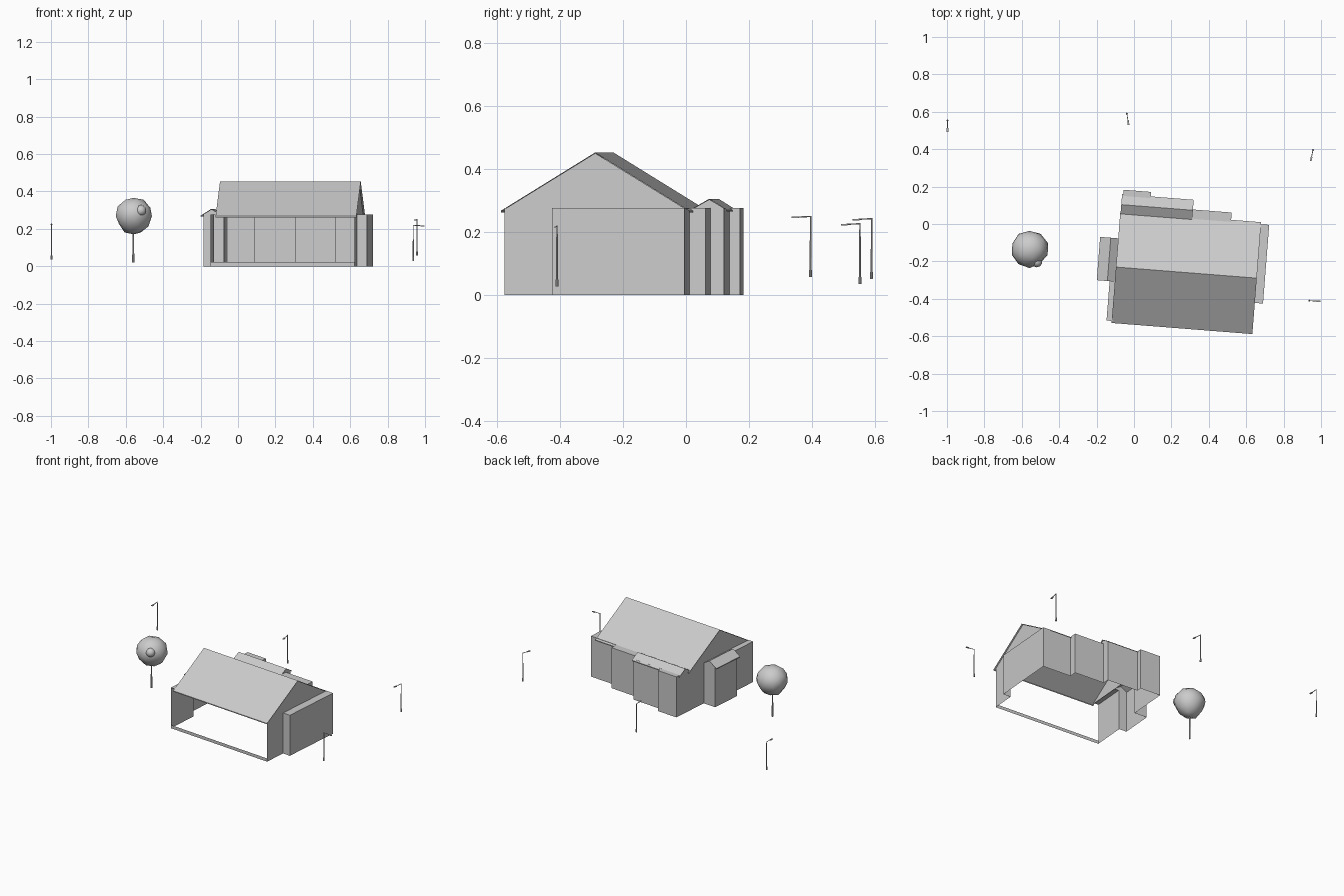
import bpy, bmesh, random
from math import radians
from mathutils import Matrix, Vector

if "Cube" in bpy.data.objects:
    bpy.data.objects.remove(bpy.data.objects["Cube"])

random.seed(4)
TURN = Matrix.Rotation(radians(-4.5), 4, 'Z')   # the house sits slightly turned
H = 0.277                                       # wall height


def add_mesh(name, verts, faces, turn=True):
    me = bpy.data.meshes.new(name)
    me.from_pydata([TURN @ Vector(v) if turn else Vector(v) for v in verts], [], faces)
    ob = bpy.data.objects.new(name, me)
    bpy.context.collection.objects.link(ob)
    return ob


def strip(name, profile, a, b, axis):
    """Sweep an open (coordinate, z) profile along the house's x or y axis."""
    put = (lambda t, p: (t, p[0], p[1])) if axis == 'x' else (lambda t, p: (p[0], t, p[1]))
    n = len(profile)
    verts = [put(t, p) for t in (a, b) for p in profile]
    return add_mesh(name, verts, [(i, i + n, i + n + 1, i + 1) for i in range(n - 1)])


def gable_roof(name, low, mid, high, z_low, z_mid, z_high, a, b, axis):
    lip = 0.006
    return strip(name, [(low, z_low - lip), (low, z_low), (mid, z_mid),
                        (high, z_high), (high, z_high - lip)], a, b, axis)


def cap(name, x0, x1, y0, y1, z=H):
    return add_mesh(name, [(x0, y0, z), (x1, y0, z), (x1, y1, z), (x0, y1, z)], [(0, 1, 2, 3)])


# stepped outer wall, open along the front
plan = [(.667, -.526), (.667, -.37), (.721, -.37), (.721, .052), (.516, .052), (.516, .102),
        (.301, .102), (.301, .145), (.078, .145), (.078, .178), (-.069, .178), (-.069, -.09),
        (-.16, -.09), (-.16, -.305), (-.106, -.305), (-.106, -.526)]
n = len(plan)
add_mesh("outer_wall", [(x, y, z) for z in (0, H) for x, y in plan],
         [(i, i + 1, i + 1 + n, i + n) for i in range(n - 1)])
add_mesh("front_sill", [(-.106, -.526, 0), (.667, -.526, 0), (.667, -.526, .022), (-.106, -.526, .022)],
         [(0, 1, 2, 3)])

# upper gable walls of the main block
for name, x in (("left_gable", -.069), ("right_gable", .667)):
    add_mesh(name, [(x, -.526, .27), (x, .052, .27), (x, .052, .273), (x, -.237, .451),
                    (x, -.526, .273)], [(0, 1, 2, 3, 4)])
# main end walls where the extensions rise beside them
gable_roof("main_roof", -.537, -.237, .063, .268, .453, .268, -.078, .677, 'x')

# rear gabled roof and its end walls
gable_roof("rear_roof", .048, .098, .154, .277, .306, .271, -.076, .308, 'x')
for name, x in (("rear_gable_left", -.069), ("rear_gable_right", .301)):
    add_mesh(name, [(x, .05, .272), (x, .145, .272), (x, .145, .276), (x, .098, .304), (x, .05, .277)],
             [(0, 1, 2, 3, 4)])

# left gabled roof and its end walls
gable_roof("left_wing_roof", -.175, -.118, -.070, .271, .307, .277, -.315, -.083, 'y')
for name, y in (("left_wing_gable_front", -.305), ("left_wing_gable_back", -.09)):
    add_mesh(name, [(-.16, y, .273), (-.07, y, .273), (-.07, y, .277), (-.118, y, .305), (-.16, y, .279)],
             [(0, 1, 2, 3, 4)])

# flat tops of the shallow extensions
cap("right_wing_top", .667, .721, -.37, .052)
cap("left_strip_top", -.106, -.069, -.526, -.305)
cap("rear_left_top", -.069, .078, .145, .178)
cap("rear_right_top", .301, .516, .052, .102)


# round and box pieces gathered into one mesh
def rod(bm, p, q, r1, r2, sides=8):
    p, q = Vector(p), Vector(q)
    m = Matrix.Translation((p + q) / 2) @ (q - p).to_track_quat('Z', 'Y').to_matrix().to_4x4()
    bmesh.ops.create_cone(bm, cap_ends=True, segments=sides, radius1=r1, radius2=r2,
                          depth=(q - p).length, matrix=m)


def finish(bm, name):
    me = bpy.data.meshes.new(name)
    bm.to_mesh(me)
    bm.free()
    ob = bpy.data.objects.new(name, me)
    bpy.context.collection.objects.link(ob)
    return ob


# street lamps: base, pole, arm and flat head
def street_lamp(name, x, y, z, dx, dy):
    foot, d = Vector((x, y, z)), Vector((dx, dy, 0)).normalized()
    up = Vector((0, 0, 1))
    top = foot + up * .194
    bm = bmesh.new()
    rod(bm, foot, foot + up * .022, .0052, .0045)
    rod(bm, foot + up * .022, top, .0032, .0022)
    rod(bm, top - up * .002, top - up * .004 + d * .042, .002, .002)
    m = (Matrix.Translation(top - up * .005 + d * .05) @ d.to_track_quat('X', 'Z').to_matrix().to_4x4()
         @ Matrix.Diagonal((.022, .009, .005, 1)))
    bmesh.ops.create_cube(bm, size=1, matrix=m)
    finish(bm, name)


for i, args in enumerate([(-.997, .553, .035, 0, -1), (-.038, .590, .051, .15, -1),
                          (.957, .396, .058, -.2, -1), (.937, -.410, .027, 1, -.06)]):
    street_lamp(f"street_lamp_{i + 1}", *args)

# tree trunk
bm = bmesh.new()
rod(bm, (-.56, -.135, .02), (-.56, -.135, .09), .006, .005)
rod(bm, (-.56, -.135, .09), (-.56, -.135, .2), .005, .003)
trunk = finish(bm, "tree_trunk")

# lumpy tree crown with a tapered underside and one small bulge
bm = bmesh.new()
bmesh.ops.create_icosphere(bm, subdivisions=2, radius=.1)
for v in bm.verts:
    v.co *= random.uniform(.95, 1.04)
    if v.co.z < -.03:
        v.co.x *= .9
        v.co.y *= .9
bmesh.ops.translate(bm, verts=bm.verts, vec=(-.558, -.133, .268))
bmesh.ops.create_icosphere(bm, subdivisions=2, radius=.03, matrix=Matrix.Translation((-.52, -.202, .298)))
crown = finish(bm, "tree_crown")
for p in crown.data.polygons:
    p.use_smooth = True
